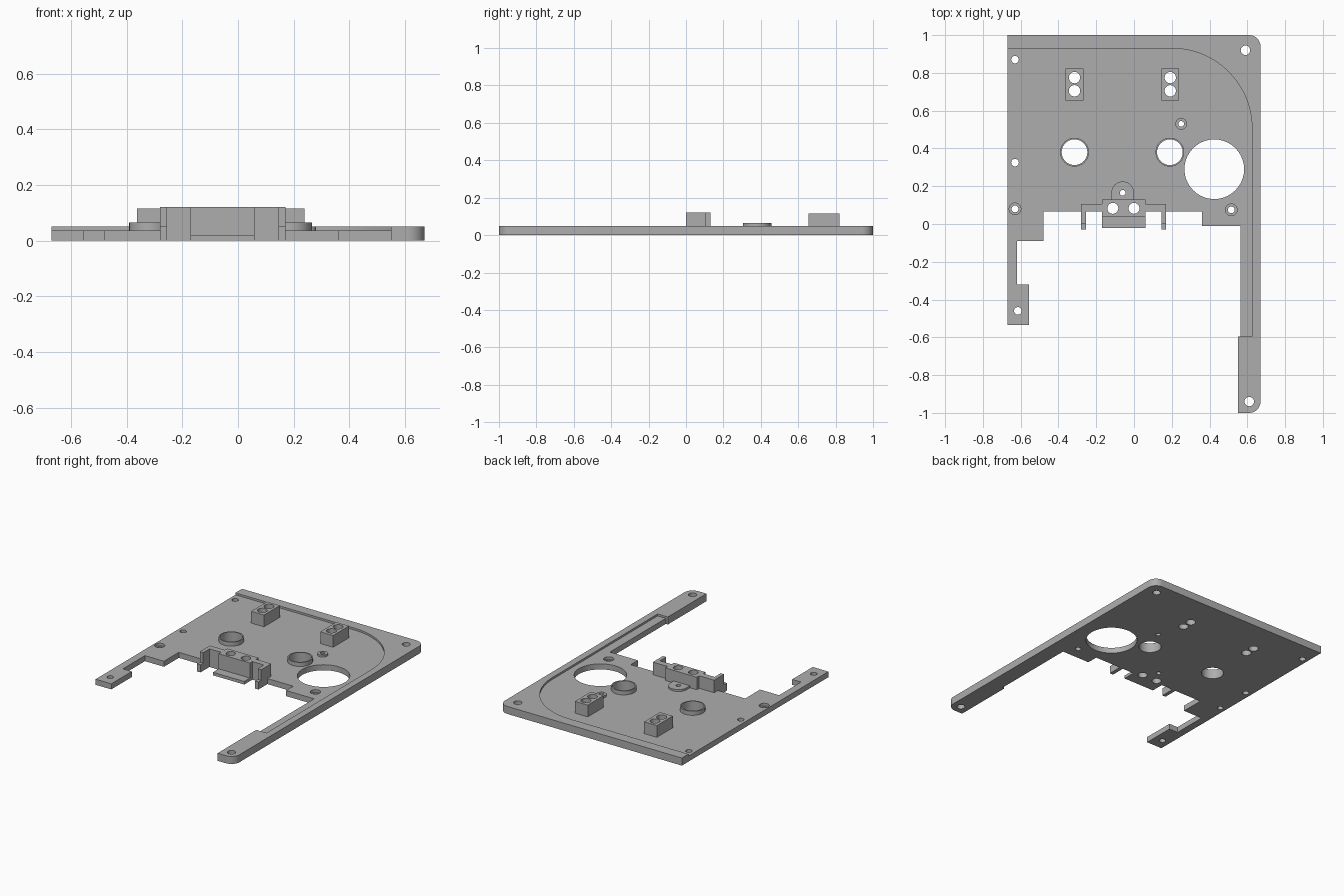
import bpy, bmesh
from math import sin, cos, pi

if "Cube" in bpy.data.objects:
    bpy.data.objects.remove(bpy.data.objects["Cube"])

grey = bpy.data.materials.new("plain grey")
grey.use_nodes = True
grey.diffuse_color = (0.42, 0.42, 0.42, 1)
grey.node_tree.nodes["Principled BSDF"].inputs["Base Color"].default_value = grey.diffuse_color

FLOOR, RIM, TOP = 0.037, 0.05, 0.12


def arc(cx, cy, r, start, end, n):
    """Points along an arc, angles in degrees."""
    steps = [(start + (end - start) * i / n) * pi / 180 for i in range(n + 1)]
    return [(cx + r * cos(a), cy + r * sin(a)) for a in steps]


def circle(cx, cy, r, n=40):
    return arc(cx, cy, r, 0, 360, n)[:-1]


def rect(x0, x1, y0, y1):
    return [(x0, y0), (x1, y0), (x1, y1), (x0, y1)]


def build(name, prisms):
    """One object from prisms given as (outline, bottom, top)."""
    bm = bmesh.new()
    for outline, z0, z1 in prisms:
        face = bm.faces.new([bm.verts.new((x, y, z0)) for x, y in outline])
        ext = bmesh.ops.extrude_face_region(bm, geom=[face])["geom"]
        for v in ext:
            if isinstance(v, bmesh.types.BMVert):
                v.co.z = z1
    bmesh.ops.recalc_face_normals(bm, faces=bm.faces)
    mesh = bpy.data.meshes.new(name)
    bm.to_mesh(mesh)
    bm.free()
    mesh.materials.append(grey)
    ob = bpy.data.objects.new(name, mesh)
    bpy.context.collection.objects.link(ob)
    return ob


def cut(ob, prisms):
    """Subtract prisms from an object and apply the result."""
    cutter = build("cutter", prisms)
    cutter.hide_render = True
    mod = ob.modifiers.new("cut", "BOOLEAN")
    mod.operation, mod.solver, mod.object = "DIFFERENCE", "EXACT", cutter
    bpy.context.view_layer.objects.active = ob
    bpy.ops.object.modifier_apply(modifier=mod.name)
    bpy.data.objects.remove(cutter)


def drill(x, y, r):
    return circle(x, y, r), -0.1, 0.3


# Hole positions
screw_holes = [(-0.63, 0.87, 0.02), (-0.63, 0.325, 0.02), (-0.615, -0.46, 0.02),
               (0.59, 0.92, 0.025), (0.61, -0.94, 0.025), (0.25, 0.53, 0.015),
               (-0.06, 0.165, 0.015)]
sunk_holes = [(-0.63, 0.08), (0.515, 0.075)]
collars = [(-0.315, 0.38), (0.19, 0.38)]
posts = [-0.315, 0.192]
post_holes = [(x, y, 0.03) for x in posts for y in (0.705, 0.775)]
bracket_holes = [(-0.112, 0.083, 0.029), (0, 0.083, 0.029)]

# Base plate with rounded right corners, legs and notched front edge
outline = [(-0.67, 1)] + arc(0.61, 0.94, 0.06, 90, 0, 8) + arc(0.61, -0.94, 0.06, 0, -90, 8)
outline += [(0.55, -1), (0.55, -0.595), (0.565, -0.595), (0.565, -0.01), (0.36, -0.01),
            (0.36, 0.065), (-0.48, 0.065), (-0.48, -0.09), (-0.62, -0.09),
            (-0.62, -0.32), (-0.555, -0.32), (-0.555, -0.535), (-0.67, -0.535)]
plate = build("base_plate", [(outline, 0, RIM)])

# Lowered floor leaving the raised rim
floor = [(-0.8, -0.595), (-0.8, 0.93)] + arc(0.2, 0.505, 0.425, 90, 0, 28) + [(0.625, -0.595)]
cut(plate, [(floor, FLOOR, 0.2)])

# Through holes and counterbores
through = screw_holes + post_holes + bracket_holes + [(0.425, 0.29, 0.158)]
through += [(x, y, 0.068) for x, y in collars] + [(x, y, 0.018) for x, y in sunk_holes]
cut(plate, [drill(*h) for h in through])
cut(plate, [(circle(x, y, 0.031), 0.02, 0.2) for x, y in sunk_holes])

# Collars around the two medium holes
for side, (x, y) in zip(("right", "left"), collars):
    ring = build(side + "_collar", [(circle(x, y, 0.076), FLOOR, 0.064)])
    cut(ring, [drill(x, y, 0.068)])

# Small raised boss
boss = build("small_boss", [(circle(0.25, 0.53, 0.031), FLOOR, RIM)])
cut(boss, [drill(0.25, 0.53, 0.015)])

# Two-hole posts
for side, x in zip(("right", "left"), posts):
    post = build(side + "_post", [(rect(x - 0.047, x + 0.047, 0.655, 0.822), FLOOR, 0.115)])
    cut(post, [drill(*h) for h in post_holes if h[0] == x])

# Rounded tab behind the bracket
tab = build("bracket_tab", [([(0, 0.11)] + arc(-0.06, 0.165, 0.06, 0, 180, 20)
                             + [(-0.12, 0.11)], FLOOR, RIM)])
cut(tab, [drill(-0.06, 0.165, 0.015)])

# Front bracket: drilled block, side walls, arms and shelf
block = build("bracket_block", [(rect(-0.17, 0.06, 0.04, 0.13), 0, TOP)])
cut(block, [drill(*h) for h in bracket_holes])
for side, outer, inner, join in (("right", -0.28, -0.255, -0.17), ("left", 0.17, 0.145, 0.06)):
    x0, x1 = sorted((outer, join))
    build(side + "_bracket_wall", [(rect(x0, x1, 0.065, 0.105), 0, TOP)])
    x0, x1 = sorted((outer, inner))
    build(side + "_bracket_arm", [(rect(x0, x1, 0, 0.065), 0, TOP),
                                  (rect(x0, x1, -0.03, 0), 0, RIM)])
build("bracket_shelf", [(rect(-0.17, 0.06, -0.02, 0.04), 0, 0.02)])

# Smooth the round walls, keep the edges sharp
for ob in bpy.context.collection.objects:
    ob.select_set(ob.type == "MESH")
bpy.ops.object.shade_smooth_by_angle(angle=pi / 6)
